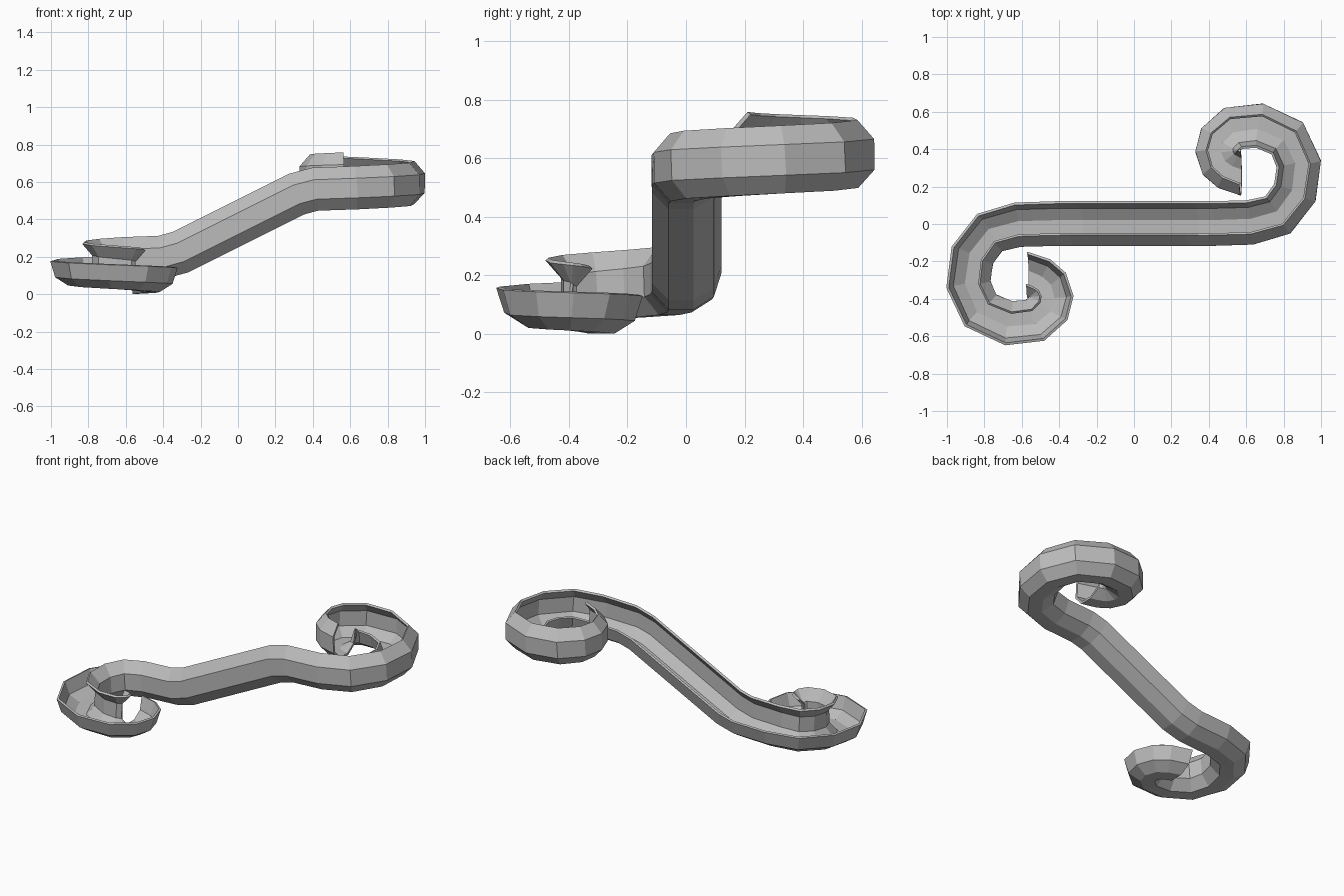
import bpy, bmesh
from mathutils import Vector

cube = bpy.data.objects.get("Cube")
if cube:
    bpy.data.objects.remove(cube, do_unlink=True)

WALL = 0.014
MID_Z = 0.38

# Metal colour
metal = bpy.data.materials.new("grey_metal")
metal.use_nodes = True
grey = (0.5, 0.5, 0.5, 1)
metal.diffuse_color = grey
metal.node_tree.nodes["Principled BSDF"].inputs["Base Color"].default_value = grey

# Trough cross-section (left, up): tall curled wall on the right, low flared wall on the left
outer = [Vector(p) for p in [
    (0.122, 0.012), (0.095, -0.073), (0.025, -0.117), (-0.06, -0.117),
    (-0.117, -0.055), (-0.117, 0.05), (-0.06, 0.115)]]


def inset(points, distance):
    """Offset an open profile toward its inside with mitred corners."""
    result = []
    for i, p in enumerate(points):
        normals = []
        for a, b in ((i - 1, i), (i, i + 1)):
            if a >= 0 and b < len(points):
                d = (points[b] - points[a]).normalized()
                normals.append(Vector((d.y, -d.x)))
        n = sum(normals, Vector((0, 0))).normalized()
        if n.dot(p) > 0:
            n = -n
        result.append(p + n * distance / abs(n.dot(normals[0])))
    return result


section = outer + inset(outer, WALL)[::-1]

# Upper spiral in plan, from the ramp to the coiled end
spiral = [Vector(p) for p in [
    (0.62, 0.006), (0.77, 0.047), (0.862, 0.167), (0.883, 0.322),
    (0.82, 0.46), (0.67, 0.528), (0.53, 0.513), (0.46, 0.45),
    (0.445, 0.39), (0.465, 0.33), (0.508, 0.295), (0.57, 0.27)]]

# Climb gently by distance along the spiral
lengths = [0.0]
for a, b in zip(spiral, spiral[1:]):
    lengths.append(lengths[-1] + (b - a).length)
half = [Vector((0.31, 0, 0.155)), Vector((0.41, 0, 0.182))]
half += [Vector((p.x, p.y, 0.19 + 0.073 * s / lengths[-1]))
         for p, s in zip(spiral, lengths)]

# The lower half is the upper half turned about the centre
path = [-p for p in reversed(half)] + half


def station(i):
    """One ring of section points placed across the path."""
    dirs = [(path[b] - path[a]).normalized()
            for a, b in ((i - 1, i), (i, i + 1)) if a >= 0 and b < len(path)]
    tangent = sum(dirs, Vector()).normalized()
    if len(dirs) == 1:
        tangent = Vector((1, 0, tangent.z)).normalized()
    left = Vector((0, 0, 1)).cross(tangent).normalized()
    up = tangent.cross(left)
    centre = path[i] + Vector((0, 0, MID_Z))
    return [centre + left * p.x + up * p.y for p in section]


# Sweep the trough
bm = bmesh.new()
rings = [[bm.verts.new(p) for p in station(i)] for i in range(len(path))]
count = len(section)
for a, b in zip(rings, rings[1:]):
    for k in range(count):
        n = (k + 1) % count
        bm.faces.new((a[k], a[n], b[n], b[k]))

# Close the wall thickness at both ends
for ring in (rings[0], rings[-1]):
    for k in range(len(outer) - 1):
        bm.faces.new((ring[k], ring[k + 1], ring[count - 2 - k], ring[count - 1 - k]))

bmesh.ops.recalc_face_normals(bm, faces=bm.faces)
mesh = bpy.data.meshes.new("slide_trough")
bm.to_mesh(mesh)
bm.free()
mesh.materials.append(metal)
trough = bpy.data.objects.new("slide_trough", mesh)
bpy.context.collection.objects.link(trough)
